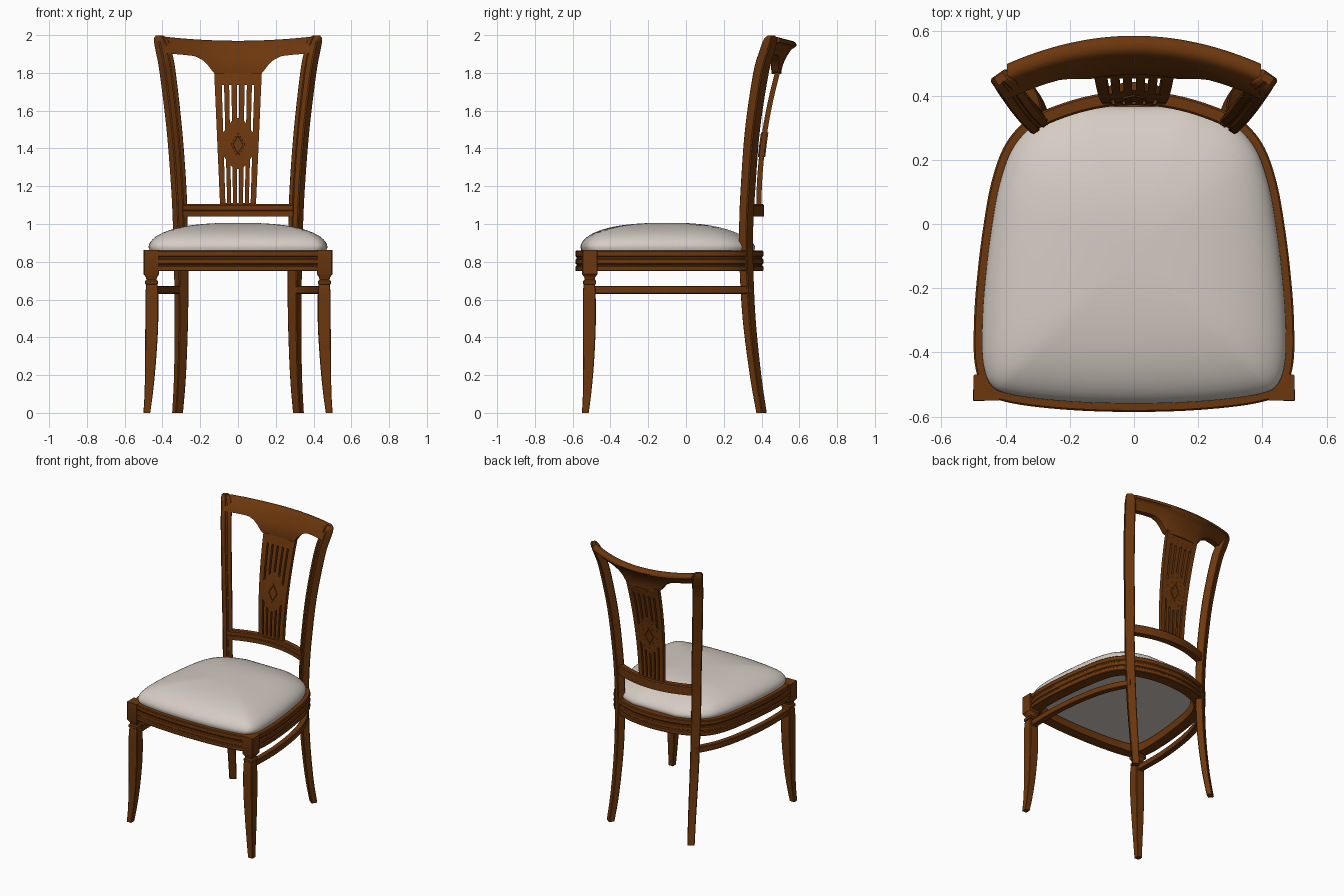
import bpy, bmesh, math
from mathutils import Vector

if "Cube" in bpy.data.objects:
    bpy.data.objects.remove(bpy.data.objects["Cube"])


def material(name, col):
    m = bpy.data.materials.new(name)
    m.diffuse_color = (*col, 1)
    m.use_nodes = True
    m.node_tree.nodes["Principled BSDF"].inputs["Base Color"].default_value = m.diffuse_color
    return m


WOOD = material("brown wood", (0.150, 0.038, 0.004))
CLOTH = material("cream upholstery", (0.66, 0.60, 0.55))


def loft(name, rings, mat=WOOD, closed=False, mirror=False, angle=35):
    """Skin a list of equal-length rings; cap the ends unless closed."""
    bm = bmesh.new()
    vs = [[bm.verts.new(p) for p in r] for r in rings]
    n, k = len(rings), len(rings[0])
    for i in range(n if closed else n - 1):
        a, b = vs[i], vs[(i + 1) % n]
        for j in range(k):
            bm.faces.new((a[j], a[(j + 1) % k], b[(j + 1) % k], b[j]))
    if not closed:
        bm.faces.new(vs[0])
        bm.faces.new(vs[-1])
    bmesh.ops.recalc_face_normals(bm, faces=bm.faces)
    me = bpy.data.meshes.new(name)
    bm.to_mesh(me)
    bm.free()
    me.materials.append(mat)
    ob = bpy.data.objects.new(name, me)
    bpy.context.collection.objects.link(ob)
    if mirror:
        md = ob.modifiers.new("mirror", 'MIRROR')
        md.use_axis[0] = True
    bpy.ops.object.select_all(action='DESELECT')
    ob.select_set(True)
    bpy.context.view_layer.objects.active = ob
    bpy.ops.object.shade_smooth_by_angle(angle=math.radians(angle))
    return ob


def smooth(pts, n=5, closed=False):
    """Catmull-Rom curve through points of any dimension."""
    out, m = [], len(pts)
    get = (lambda i: pts[i % m]) if closed else (lambda i: pts[max(0, min(m - 1, i))])
    for i in range(m if closed else m - 1):
        for s in range(n):
            t = s / n
            out.append(tuple(
                0.5 * (2 * b + (c - a) * t + (2 * a - 5 * b + 4 * c - d) * t * t
                       + (3 * b - a - 3 * c + d) * t ** 3)
                for a, b, c, d in zip(get(i - 1), get(i), get(i + 1), get(i + 2))))
    if not closed:
        out.append(tuple(pts[-1]))
    return out


def sweep(path, profile, closed=False):
    """Rings of an (offset to the left, z) profile along a flat path."""
    rings, m = [], len(path)
    for i, p in enumerate(path):
        a = path[(i - 1) % m] if closed else path[max(i - 1, 0)]
        b = path[(i + 1) % m] if closed else path[min(i + 1, m - 1)]
        t = (Vector(b) - Vector(a)).normalized()
        rings.append([(p[0] - t.y * o, p[1] + t.x * o, z) for o, z in profile])
    return rings


def lerp(table, x):
    for (a, u), (b, v) in zip(table, table[1:]):
        if x <= b:
            return u + (v - u) * max(0, x - a) / (b - a)
    return table[-1][1]


# seat frame with three moulded bands
half = [(0, -.585), (.2, -.579), (.38, -.558), (.46, -.524), (.495, -.44), (.498, -.3),
        (.487, -.15), (.468, 0), (.444, .13), (.405, .24), (.345, .315), (.27, .358),
        (.15, .395), (0, .409)]
outline = smooth(half + [(-x, y) for x, y in half[-2:0:-1]], 6, True)
loft("seat_frame", sweep(outline, [
    (.075, .75), (.003, .75), (0, .754), (0, .775), (.006, .780), (.006, .786),
    (0, .790), (0, .812), (.006, .817), (.006, .824), (0, .830), (0, .855),
    (.005, .86), (.075, .86)], True), closed=True)

# seat cushion: rounded dome, lower towards the back
inner = [(r[0][0], min(r[0][1], .366)) for r in sweep(outline, [(.026, 0)], True)]
c = -.1
dome = [(.86, .79), (.9, .85), (.99, .86)]
dome += [(s, .875 + .131 * math.sqrt(1 - s ** 2.6)) for s in
         (1, .998, .992, .98, .96, .93, .89, .84, .77, .69, .6, .5, .38, .25, .12, .03)]
rings = []
for s, z in dome:
    ring = []
    for x, y in inner:
        yy = c + (y - c) * s
        sink = 1 - .18 * (max(0, yy) / .36) ** 2 if z > .86 else 1
        ring.append((x * s, yy, .86 + (z - .86) * sink))
    rings.append(ring)
loft("seat_cushion", rings, CLOTH, angle=50)

# front legs: square block, neck and sabre foot  (z, x, y, half width)
leg = [(.862, .459, -.509, .041), (.735, .459, -.509, .041), (.718, .458, -.51, .029),
       (.705, .458, -.51, .027), (.698, .458, -.51, .034), (.682, .458, -.51, .034)]
leg += smooth([(.68, .456, -.512, .030), (.62, .456, -.512, .034), (.45, .457, -.512, .034),
               (.25, .464, -.516, .028), (.1, .473, -.524, .022), (0, .483, -.533, .018)], 4)


def square(x, y, z, h):
    k = h * .9
    return [(x + a * h if e else x + a * k, y + b * k if e else y + b * h, z)
            for a, b, e in ((-1, -1, 1), (-1, -1, 0), (1, -1, 0), (1, -1, 1),
                            (1, 1, 1), (1, 1, 0), (-1, 1, 0), (-1, 1, 1))]


loft("front_leg", [square(x, y, z, h) for z, x, y, h in leg], mirror=True)

# back legs running up into the turned-out back posts, grooved above the seat
post = smooth([(.320, .400, 0, .72), (.307, .368, .2, .80), (.300, .334, .5, .90),
               (.301, .319, .8, .96), (.306, .319, 1.0, .98), (.314, .329, 1.2, 1.02),
               (.337, .352, 1.5, 1.04), (.372, .397, 1.8, 1.08), (.392, .428, 1.91, 1.08)], 5)
post += [(.404, .442, 1.96, 1.02), (.411, .448, 1.985, .85), (.415, .452, 1.998, .5)]
w, d = .033, .027
ca, sa = math.cos(math.radians(35)), math.sin(math.radians(35))


def post_ring(x, y, z, s):
    g = .006 if z > .8 else 0
    pts = [(-w, -d + .005), (-w + .005, -d), (-.007, -d), (-.004, -d + g), (.004, -d + g),
           (.007, -d), (w - .005, -d), (w, -d + .005), (w, d - .005), (w - .005, d),
           (-w + .005, d), (-w, d - .005)]
    return [(x + s * (u * ca + v * sa), y + s * (-u * sa + v * ca), z) for u, v in pts]


loft("back_post", [post_ring(*p) for p in post], mirror=True)

# side stretchers
loft("side_stretcher", sweep(
    smooth([(.456, -.50), (.458, -.25), (.43, 0), (.38, .19), (.305, .335)], 6),
    [(-.02, .634), (-.016, .63), (.016, .63), (.02, .634), (.02, .668), (.016, .672),
     (-.016, .672), (-.02, .668)]), mirror=True)

# lower back rail
loft("lower_back_rail", sweep(
    [(x, .392 - .8 * x * x) for x in [-.30 + .6 * i / 24 for i in range(25)]],
    [(-.022, 1.04), (-.022, 1.068), (-.018, 1.071), (-.022, 1.074),
     (-.022, 1.099), (-.016, 1.105), (.016, 1.105), (.022, 1.099), (.022, 1.04)]))

# crest rail: bowed, rolled back, with a drop in the middle
drop = [(0, 1.795), (.12, 1.795), (.135, 1.808), (.16, 1.842), (.19, 1.870), (.23, 1.889),
        (.28, 1.895), (.40, 1.905)]
rings = []
for i in range(65):
    x = -.395 + .79 * i / 64
    b, t = lerp(drop, abs(x)), 1.970 + .022 * (x / .39) ** 2
    bow = -.68 * x * x
    front, back = [], []
    for k in range(9):
        z = b + (t - .022 - b) * k / 8
        y = .464 + 2.6 * (z - 1.8) ** 2 + bow
        front.append((x, y, z))
        if k < 8:
            back.append((x, y + .040 + .012 * k / 7, z - .004 * k / 7))
    y = front[-1][1]
    top = [(x, y + .008, t - .011), (x, y + .019, t - .003), (x, y + .031, t),
           (x, y + .046, t - .002), (x, y + .059, t - .009), (x, y + .065, t - .020),
           (x, y + .062, t - .030)]
    rings.append(front + top + back[::-1])
loft("crest_rail", rings, angle=45)


# pierced splat: bars and plates following one curved sheet
def sheet(z):
    return .372 + .19 * (z - 1.08) ** 2


def plate(name, z0, z1, left, right, th=.027, n=14):
    rings = []
    for i in range(n + 1):
        z = z0 + (z1 - z0) * i / n
        l, r, y = left(z), right(z), sheet(z)
        rings.append([(l, y, z), (r, y, z), (r, y + th, z), (l, y + th, z)])
    loft(name, rings)


def wide(z):
    return .095 + .030 * (z - 1.1) / .68


for a, b in ((-1, -.70), (-.60, -.38), (-.28, -.05), (.05, .28), (.38, .60), (.70, 1)):
    plate("splat_bar", 1.09, 1.81, lambda z: a * wide(z), lambda z: b * wide(z))
for z0, z1 in ((1.09, 1.112), (1.735, 1.82)):
    plate("splat_end", z0, z1, lambda z: -wide(z), wide, .0265, 4)
medal = [(1.29, .022), (1.37, .085), (1.47, .09), (1.56, .022)]
plate("splat_medallion", 1.29, 1.56, lambda z: -lerp(medal, z), lambda z: lerp(medal, z), .0265, 27)

# raised diamond on both faces of the splat
for side, off in ((-1, 0), (1, .027)):
    loft("splat_diamond", [[(u * a, sheet(1.42 + v * h) + off + side * e, 1.42 + v * h)
                            for u, v in ((-1, 0), (0, -1), (1, 0), (0, 1))]
                           for a, h, e in ((.038, .066, -.003), (.037, .064, .006),
                                           (.028, .049, .006), (.026, .046, .002))], angle=20)
